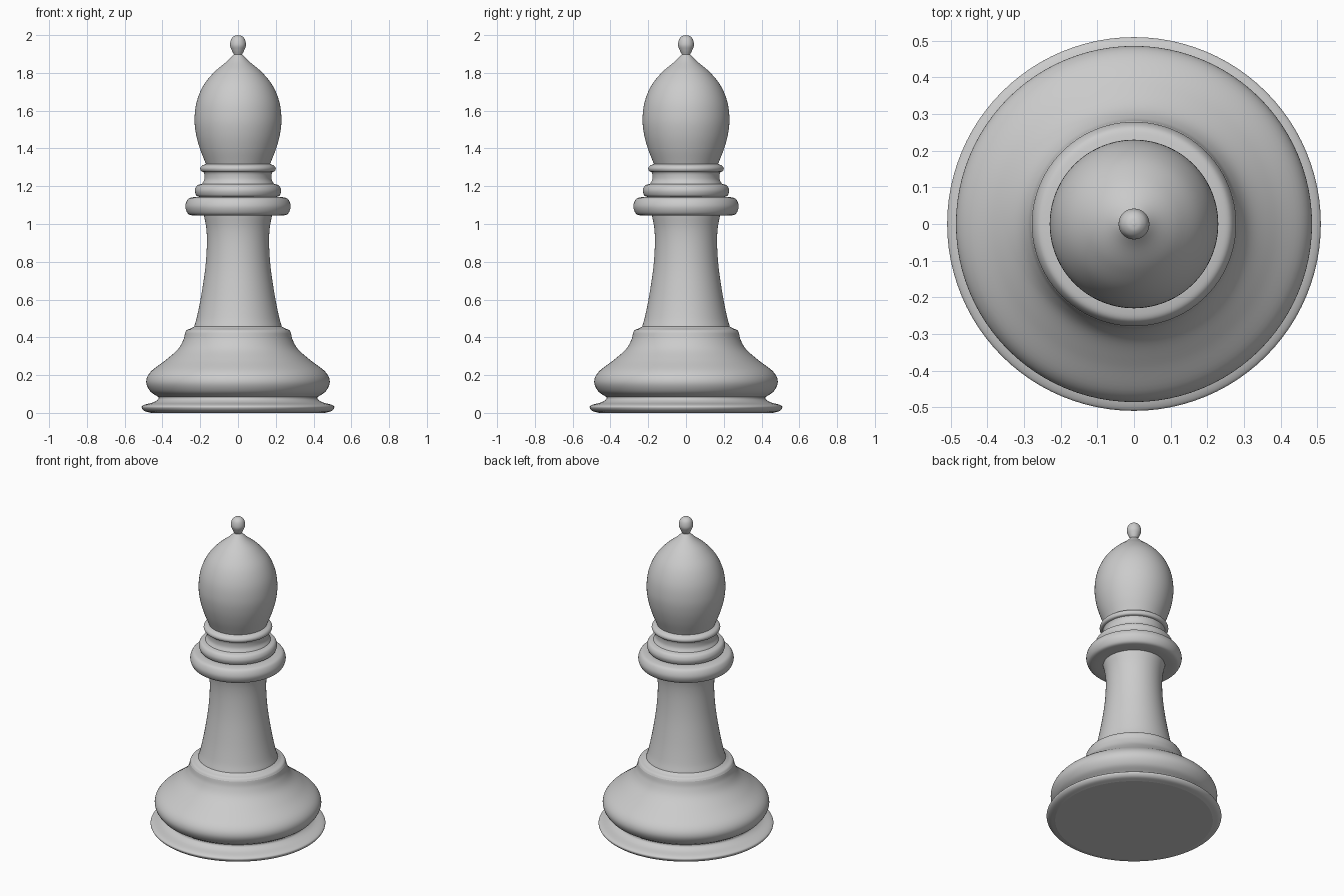
import bpy, bmesh, math
from mathutils import Vector

if "Cube" in bpy.data.objects:
    bpy.data.objects.remove(bpy.data.objects["Cube"])

SEGMENTS = 96


def smooth_profile(points, steps=6):
    """Catmull-Rom curve through (radius, height) points."""
    p = [Vector(q) for q in points]
    p = [2 * p[0] - p[1]] + p + [2 * p[-1] - p[-2]]
    out = []
    for a, b, c, d in zip(p, p[1:], p[2:], p[3:]):
        for i in range(steps):
            t = i / steps
            out.append(0.5 * (2 * b + (c - a) * t + (2 * a - 5 * b + 4 * c - d) * t**2
                              + (3 * b - a - 3 * c + d) * t**3))
    return out + [p[-2]]


def lathe(name, points):
    """Revolve a profile around z; each part ends where the next begins."""
    bm = bmesh.new()
    verts = [bm.verts.new((max(r, 0), 0, z)) for r, z in smooth_profile(points)]
    edges = [bm.edges.new(pair) for pair in zip(verts, verts[1:])]
    bmesh.ops.spin(bm, geom=verts + edges, cent=(0, 0, 0), axis=(0, 0, 1),
                   angle=math.tau, steps=SEGMENTS, use_duplicate=False)
    bmesh.ops.remove_doubles(bm, verts=bm.verts, dist=1e-5)
    bmesh.ops.recalc_face_normals(bm, faces=bm.faces)
    # make normals point away from the axis
    widest = max(bm.faces, key=lambda f: f.calc_center_median().xy.length)
    if widest.normal.dot(widest.calc_center_median()) < 0:
        bmesh.ops.reverse_faces(bm, faces=bm.faces)
    mesh = bpy.data.meshes.new(name)
    bm.to_mesh(mesh)
    bm.free()
    obj = bpy.data.objects.new(name, mesh)
    bpy.context.collection.objects.link(obj)
    bpy.context.view_layer.objects.active = obj
    obj.select_set(True)
    bpy.ops.object.shade_smooth_by_angle(angle=math.radians(40))
    obj.select_set(False)
    return obj


# Flat underside and flared foot
lathe("underside", [(0, 0), (0.25, 0), (0.46, 0)])
lathe("foot_rim", [(0.46, 0), (0.495, 0.01), (0.51, 0.03), (0.495, 0.043),
                   (0.45, 0.055), (0.425, 0.07), (0.42, 0.083)])
# Rounded base bulge sweeping up to the shoulder
lathe("base_bulge", [(0.42, 0.083), (0.465, 0.115), (0.486, 0.165), (0.463, 0.217),
                     (0.385, 0.278), (0.32, 0.335), (0.29, 0.385), (0.28, 0.425)])
lathe("base_shoulder", [(0.28, 0.425), (0.27, 0.439), (0.25, 0.447), (0.232, 0.457)])
# Tapered stem
lathe("stem", [(0.232, 0.457), (0.217, 0.51), (0.195, 0.62), (0.174, 0.76),
               (0.165, 0.88), (0.167, 0.97), (0.18, 1.045)])
# Large collar
lathe("lower_collar", [(0.18, 1.045), (0.235, 1.045), (0.265, 1.055), (0.279, 1.093),
                       (0.265, 1.131), (0.235, 1.142), (0.205, 1.143)])
# Middle collar and concave neck
lathe("middle_collar", [(0.205, 1.143), (0.221, 1.152), (0.228, 1.178), (0.217, 1.203),
                        (0.19, 1.213)])
lathe("neck", [(0.19, 1.213), (0.179, 1.235), (0.178, 1.26), (0.182, 1.275)])
# Thin upper ring
lathe("upper_ring", [(0.182, 1.275), (0.195, 1.28), (0.2, 1.294), (0.192, 1.308),
                     (0.17, 1.318)])
# Teardrop head
lathe("head", [(0.17, 1.318), (0.202, 1.4), (0.223, 1.48), (0.23, 1.56), (0.218, 1.65),
               (0.182, 1.735), (0.125, 1.805), (0.06, 1.86), (0.022, 1.898)])
# Small finial bead
lathe("finial", [(0.022, 1.898), (0.033, 1.92), (0.042, 1.947), (0.036, 1.978),
                 (0.02, 1.995), (0, 2.0)])
